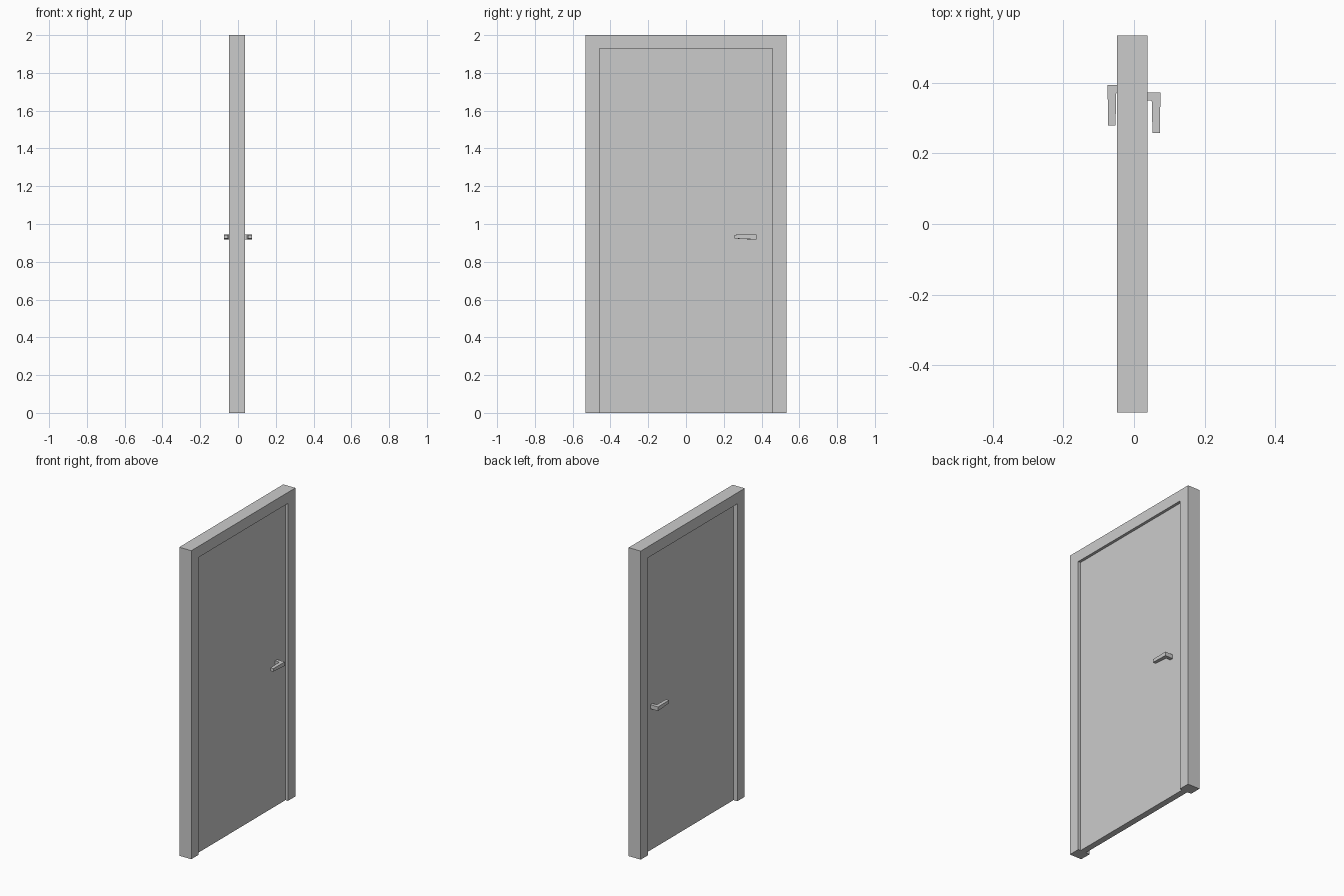
import bpy, bmesh
from mathutils import Vector

if "Cube" in bpy.data.objects:
    bpy.data.objects.remove(bpy.data.objects["Cube"])


def extrude(name, outline, direction):
    """Solid prism from a closed planar outline."""
    bm = bmesh.new()
    face = bm.faces.new([bm.verts.new(p) for p in outline])
    ext = bmesh.ops.extrude_face_region(bm, geom=[face])
    verts = [g for g in ext["geom"] if isinstance(g, bmesh.types.BMVert)]
    bmesh.ops.translate(bm, verts=verts, vec=Vector(direction))
    bmesh.ops.recalc_face_normals(bm, faces=bm.faces)
    mesh = bpy.data.meshes.new(name)
    bm.to_mesh(mesh)
    bm.free()
    obj = bpy.data.objects.new(name, mesh)
    bpy.context.collection.objects.link(obj)
    return obj


# Frame: two jambs and a head as one U-shaped profile
W, H, OPEN_W, OPEN_H = 0.533, 2.0, 0.458, 1.928
frame_outline = [(-W, 0), (-W, H), (W, H), (W, 0),
                 (OPEN_W, 0), (OPEN_W, OPEN_H), (-OPEN_W, OPEN_H), (-OPEN_W, 0)]
extrude("door_frame", [(-0.048, y, z) for y, z in frame_outline], (0.086, 0, 0))

# Door leaf, recessed from both faces of the frame
leaf = [(-OPEN_W, 0), (-OPEN_W, OPEN_H), (OPEN_W, OPEN_H), (OPEN_W, 0)]
extrude("door_leaf", [(-0.02, y, z) for y, z in leaf], (0.04, 0, 0))


# Lever handle: L-shaped plan, slimmer towards the tip
def handle(name, side, y_end):
    plan = [(0.019, 0), (0.075, 0), (0.073, -0.115), (0.052, -0.115),
            (0.051, -0.026), (0.048, -0.022), (0.019, -0.022)]
    obj = extrude(name, [(side * x, y_end + y, 0.918) for x, y in plan],
                  (0, 0, 0.026))
    for v in obj.data.vertices:
        if v.co.y < y_end - 0.1:
            v.co.z = 0.923 if v.co.z < 0.93 else 0.943


handle("right_side_handle", 1, 0.372)
handle("left_side_handle", -1, 0.394)
